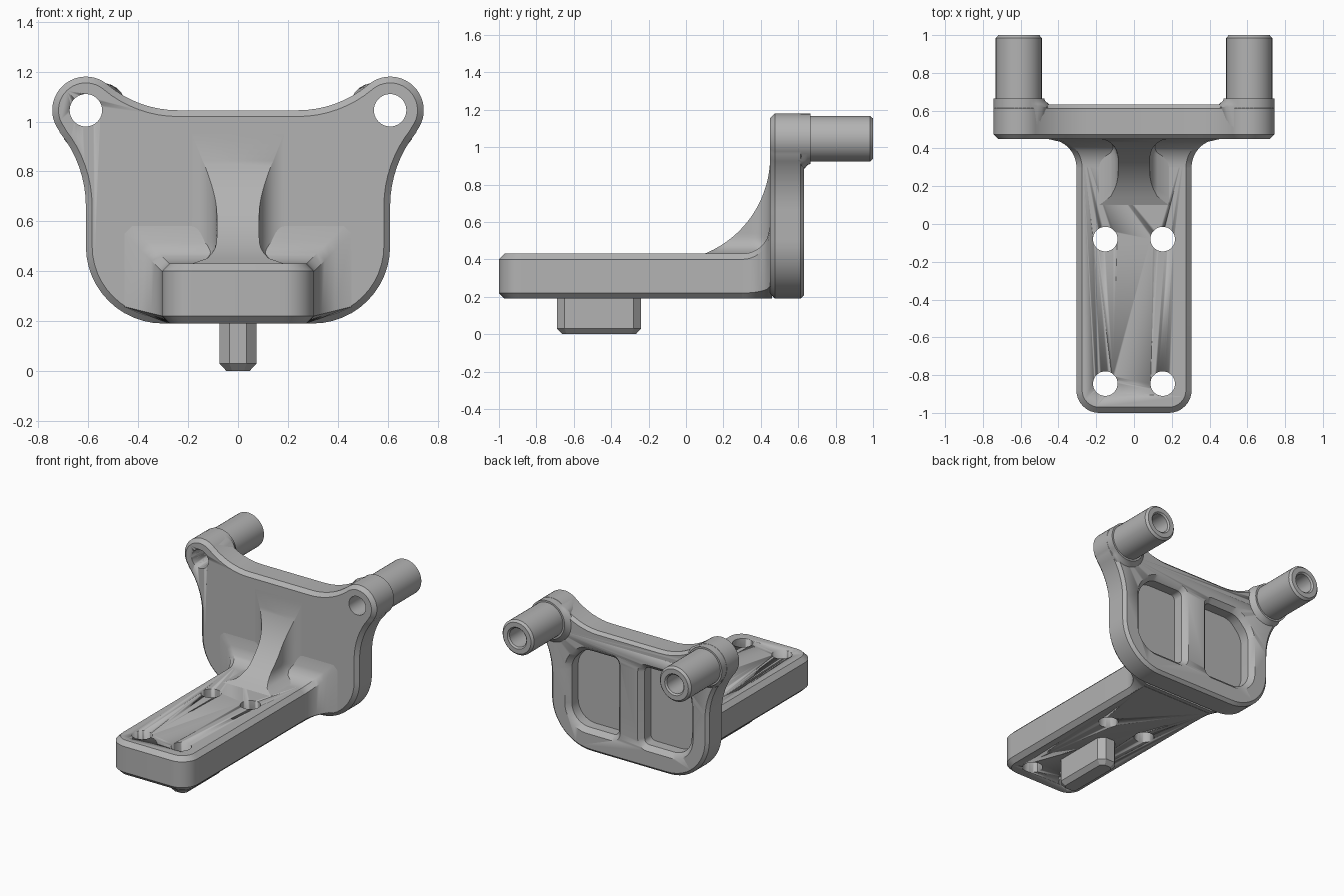
import bpy, bmesh, math
from mathutils import Vector

if "Cube" in bpy.data.objects:
    bpy.data.objects.remove(bpy.data.objects["Cube"])

grey = bpy.data.materials.new("grey")
grey.diffuse_color = (0.45, 0.45, 0.45, 1)
grey.use_nodes = True
grey.node_tree.nodes["Principled BSDF"].inputs["Base Color"].default_value = grey.diffuse_color


def loft(name, rings, tube=False):
    """Skin a stack of closed rings; cap the ends, or join last to first."""
    bm = bmesh.new()
    vs = [[bm.verts.new(p) for p in r] for r in rings]
    n = len(vs[0])
    for a, b in zip(vs, vs[1:] + (vs[:1] if tube else [])):
        for i in range(n):
            bm.faces.new((a[i], a[(i + 1) % n], b[(i + 1) % n], b[i]))
    if not tube:
        bm.faces.new(vs[0])
        bm.faces.new(vs[-1])
    bmesh.ops.recalc_face_normals(bm, faces=bm.faces)
    me = bpy.data.meshes.new(name)
    bm.to_mesh(me)
    bm.free()
    me.materials.append(grey)
    ob = bpy.data.objects.new(name, me)
    bpy.context.collection.objects.link(ob)
    bpy.ops.object.select_all(action='DESELECT')
    ob.select_set(True)
    bpy.context.view_layer.objects.active = ob
    bpy.ops.object.shade_smooth_by_angle(angle=math.radians(28))
    return ob


def arc(cx, cy, r, a0, a1, n):
    return [(cx + r * math.cos(math.radians(a0 + (a1 - a0) * i / n)),
             cy + r * math.sin(math.radians(a0 + (a1 - a0) * i / n))) for i in range(n + 1)]


def inset(pts, d):
    """Move a counter-clockwise outline inwards by d."""
    out = []
    for i, p in enumerate(pts):
        p, a, b = Vector(p), Vector(pts[i - 1]), Vector(pts[(i + 1) % len(pts)])
        e, f = (p - a).normalized(), (b - p).normalized()
        n1, n2 = Vector((-e.y, e.x)), Vector((-f.y, f.x))
        out.append(tuple(p + (n1 + n2) * (d / (1 + n1.dot(n2)))))
    return out


def rounded(corners, n=8):
    """Outline with circular corners; each corner is (x, y, trim)."""
    out = []
    for i, (x, y, t) in enumerate(corners):
        p = Vector((x, y))
        if not t:
            out.append((x, y))
            continue
        u = (Vector(corners[i - 1][:2]) - p).normalized()
        v = (Vector(corners[(i + 1) % len(corners)][:2]) - p).normalized()
        w = math.sin(u.angle(v) / 2)
        for k in range(n + 1):
            s = k / n
            b0, b1, b2 = (1 - s) ** 2, 2 * s * (1 - s) * w, s * s
            q = ((p + u * t) * b0 + p * b1 + (p + v * t) * b2) / (b0 + b1 + b2)
            out.append(tuple(q))
    return out


def stack_y(pts, steps):
    return [[(x, y, z) for x, z in inset(pts, d)] for y, d in steps]


def stack_z(pts, steps):
    return [[(x, y, z) for x, y in inset(pts, d)] for z, d in steps]


def cut(ob, cutter):
    cutter.hide_render = True
    cutter.hide_set(True)
    m = ob.modifiers.new(cutter.name, 'BOOLEAN')
    m.operation, m.solver, m.object = 'DIFFERENCE', 'EXACT', cutter


EX, EZ = 0.61, 1.045  # ear centre

# Upright plate with two ears
half = (arc(0.30, 0.50, 0.31, -90, 0, 12) + arc(1.081, 0.66, 0.471, 180, 141, 8)
        + arc(EX, EZ, 0.135, -38, 129, 20) + arc(0.24, 1.485, 0.44, 310, 270, 8))
outline = half + [(-x, z) for x, z in reversed(half)]
plate = loft("upright_plate", stack_y(outline, [(0.45, 0.025), (0.475, 0), (0.612, 0), (0.632, 0.02)]))

# Horizontal arm
base = rounded([(-0.305, -1, 0.12), (0.305, -1, 0.12), (0.305, 0.46, 0), (-0.305, 0.46, 0)])
arm = loft("arm", stack_z(base, [(0.19, 0.03), (0.22, 0), (0.40, 0), (0.43, 0.03)]))

# Locating peg under the arm
peg = [(-0.035, -0.69), (0.035, -0.69), (0.075, -0.65), (0.075, -0.28),
       (0.035, -0.24), (-0.035, -0.24), (-0.075, -0.28), (-0.075, -0.65)]
loft("peg", stack_z(peg, [(0, 0.028), (0.03, 0), (0.20, 0)]))

# Flared fillet where the arm meets the plate
rings = []
for i in range(11):
    y = 0.30 + 0.15 * i / 10
    d = 0.15 - math.sqrt(max(0, 0.15 ** 2 - (y - 0.30) ** 2))
    a = 0.305 + d
    side = [(0.278, 0.191), (a, 0.22 + 0.25 * d), (a, 0.40 + d), (a - 0.03, 0.43 + d)]
    rings.append([(x, y, z) for x, z in side + [(-x, z) for x, z in reversed(side)]])
rings.append([(x, 0.46, z) for x, _, z in rings[-1]])
loft("arm_fillet", rings)


# Curved rib with filleted flanks
def spread(h, r=0.10):
    h = min(max(h, 0), r)
    return r - math.sqrt(r * r - (r - h) ** 2)


rings = []
for i in range(25):
    z = 0.43 + 0.52 * i / 24
    front = -0.111 + math.sqrt(0.561 ** 2 - (0.95 - z) ** 2)
    side = []
    for k in range(17):
        y = front + (0.45 - front) * (1 - (1 - k / 16) ** 2)
        off = min(0.1, math.hypot(spread(0.45 - y), spread(z - 0.43)))
        side.append((0.085 + off, y, z))
    side.append((side[-1][0], 0.46, z))
    rings.append(side[::-1] + [(-x, y, zz) for x, y, zz in side])
loft("rib", rings)


# Hollow bosses and tubes behind the ears
def ring(cx, y, r, flare=0, n=40):
    out = []
    for k in range(n):
        c, s = math.cos(2 * math.pi * k / n), math.sin(2 * math.pi * k / n)
        inward = max(0, -c * math.copysign(0.75, cx) - s * 0.66)
        q = r + flare * math.sqrt(inward)
        out.append((cx + q * c, y, EZ + q * s))
    return out


HOLE = 0.065
for side, label in ((-1, "left"), (1, "right")):
    cx = side * EX
    loft(label + "_boss", [ring(cx, 0.50, HOLE), ring(cx, 0.50, 0.134), ring(cx, 0.62, 0.134, 0.04),
                           ring(cx, 0.635, 0.134, 0.03), ring(cx, 0.65, 0.134, 0.008),
                           ring(cx, 0.665, 0.134), ring(cx, 0.665, HOLE)], tube=True)
    loft(label + "_tube", [ring(cx, 0.64, HOLE), ring(cx, 0.64, 0.122), ring(cx, 0.985, 0.122),
                           ring(cx, 1.0, 0.108), ring(cx, 1.0, 0.075), ring(cx, 0.99, HOLE)], tube=True)
    cut(plate, loft(label + "_ear_cutter", [ring(cx, 0.4, HOLE), ring(cx, 0.7, HOLE)]))

    # Lightening pocket in the back of the plate
    shape = rounded([(0.065, 0.31, 0.07), (0.50, 0.31, 0.17), (0.50, 0.79, 0.07),
                     (0.38, 0.92, 0.07), (0.065, 0.92, 0.07)])
    if side < 0:
        shape = [(-x, z) for x, z in reversed(shape)]
    cut(plate, loft(label + "_pocket_cutter",
                    stack_y(shape, [(0.53, 0.035), (0.60, 0.035), (0.64, -0.005)])))

    # Bolt holes through the arm
    for y, row in ((-0.845, "front"), (-0.08, "rear")):
        hole = arc(side * 0.152, y, HOLE, 0, 350, 35)
        cut(arm, loft(f"{label}_{row}_bolt_cutter", stack_z(hole, [(0.1, 0), (0.5, 0)])))
